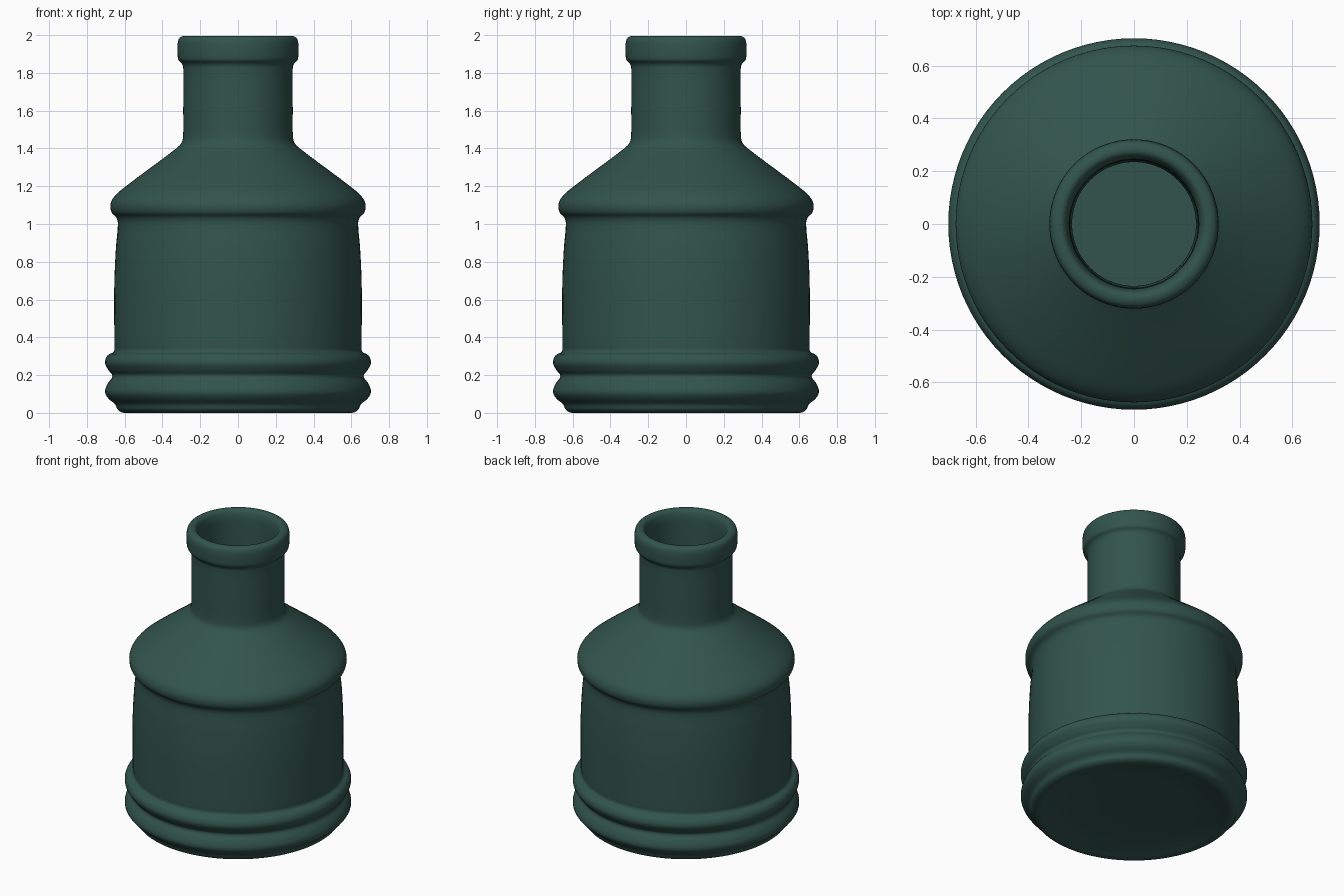
import bpy
import bmesh
import math
from mathutils import Vector

default_cube = bpy.data.objects.get("Cube")
if default_cube:
    bpy.data.objects.remove(default_cube, do_unlink=True)

# Dark green glass
glass = bpy.data.materials.new("dark green glass")
glass.use_nodes = True
glass_colour = (0.032, 0.088, 0.075, 1)
glass.diffuse_color = glass_colour
shader = glass.node_tree.nodes["Principled BSDF"]
shader.inputs["Base Color"].default_value = glass_colour
shader.inputs["Roughness"].default_value = 0.5


def smooth_path(points, steps):
    """Catmull-Rom curve through (radius, height) points, ends included."""
    pts = [Vector((r, 0, z)) for r, z in points]
    padded = [pts[0]] + pts + [pts[-1]]
    path = []
    for a, b, c, d in zip(padded, padded[1:], padded[2:], padded[3:]):
        # tangents limited by the span length so long straights do not overshoot
        span = (c - b).length
        tan_b = (c - a).normalized() * span
        tan_c = (d - b).normalized() * span
        for i in range(steps):
            t = i / steps
            h = t * t * (3 - 2 * t)
            path.append(b.lerp(c, h)
                        + tan_b * (t * (1 - t) ** 2)
                        - tan_c * (t * t * (1 - t)))
    path.append(pts[-1])
    return path


def lathe(name, path, segments, material):
    """Turn a profile about the z axis into a closed smooth surface."""
    bm = bmesh.new()
    verts = [bm.verts.new(p) for p in path]
    edges = [bm.edges.new(pair) for pair in zip(verts, verts[1:])]
    bmesh.ops.spin(bm, geom=verts + edges, cent=(0, 0, 0), axis=(0, 0, 1),
                   angle=math.tau, steps=segments, use_duplicate=False)
    bmesh.ops.remove_doubles(bm, verts=bm.verts, dist=0.0005)
    bmesh.ops.recalc_face_normals(bm, faces=bm.faces)
    mesh = bpy.data.meshes.new(name)
    bm.to_mesh(mesh)
    bm.free()
    mesh.materials.append(material)
    obj = bpy.data.objects.new(name, mesh)
    bpy.context.collection.objects.link(obj)
    bpy.ops.object.select_all(action="DESELECT")
    obj.select_set(True)
    bpy.context.view_layer.objects.active = obj
    bpy.ops.object.shade_smooth_by_angle(angle=math.radians(40))
    return obj


# Shallow dished underside, foot and two beads around the base
base = [(0, 0.04), (0.4, 0.035), (0.54, 0.012), (0.6, 0), (0.635, 0.015),
        (0.65, 0.045), (0.685, 0.075), (0.704, 0.11), (0.69, 0.155),
        (0.665, 0.195), (0.685, 0.225), (0.704, 0.265), (0.69, 0.305),
        (0.657, 0.325)]

# Gently tapered body, shoulder ridge and sloping shoulder
body = [(0.655, 0.36), (0.655, 0.68), (0.646, 0.88), (0.636, 1),
        (0.645, 1.035), (0.67, 1.062), (0.675, 1.105), (0.655, 1.145),
        (0.6, 1.195), (0.34, 1.39), (0.302, 1.425)]

# Neck with a rounded lip
neck = [(0.291, 1.46), (0.29, 1.6), (0.29, 1.83), (0.298, 1.85),
        (0.315, 1.868), (0.32, 1.9), (0.32, 1.95), (0.312, 1.982),
        (0.29, 1.995), (0.268, 1.992), (0.253, 1.97)]

# Hollow inside, from the mouth down to the floor
inside = [(0.245, 1.92), (0.24, 1.6), (0.24, 1.44), (0.3, 1.35),
          (0.56, 1.16), (0.6, 1.08), (0.6, 0.9), (0.605, 0.2),
          (0.56, 0.12), (0.4, 0.1), (0, 0.1)]

lathe("bottle", smooth_path(base + body + neck + inside, 4), 96, glass)
